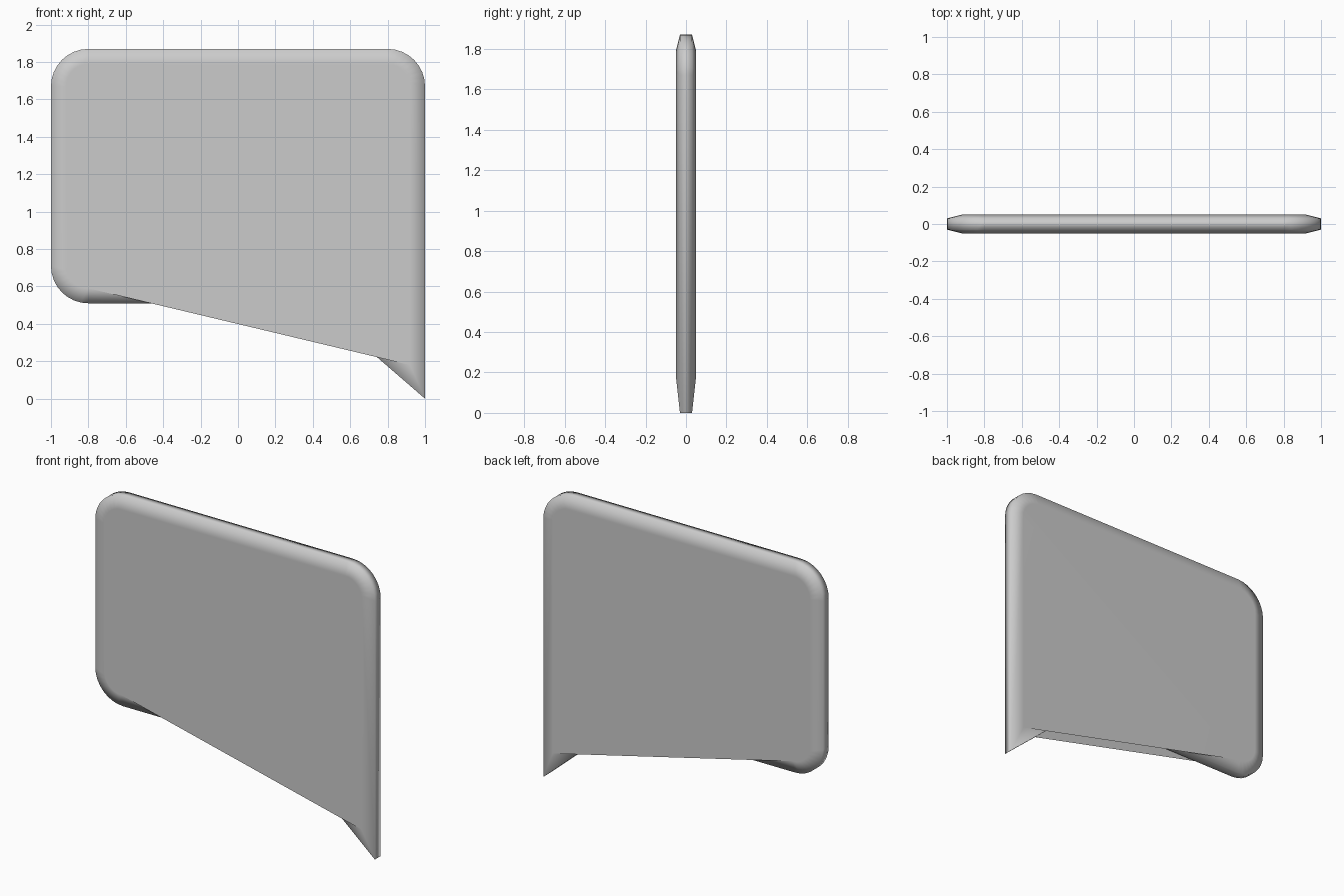
import bpy, bmesh
from math import sin, cos, pi, radians

if "Cube" in bpy.data.objects:
    bpy.data.objects.remove(bpy.data.objects["Cube"])

TOP, LOW = 1.87, 0.51      # panel top and bottom
R, INSET = 0.20, 0.08      # corner radius, chamfer width
RIM_Y, FACE_Y = 0.03, 0.05 # half thickness at rim and at flat face
SEG = 8


def outline(radius, tip):
    """Rounded corners (bottom left, top left, top right), then the tail tip."""
    pts = []
    for cx, cz, start in ((-1 + R, LOW + R, 1.5), (-1 + R, TOP - R, 1.0), (1 - R, TOP - R, 0.5)):
        for i in range(SEG + 1):
            a = (start - 0.5 * i / SEG) * pi
            pts.append((cx + radius * cos(a), cz + radius * sin(a)))
    return pts + [tip]


rim = outline(R, (1.0, 0.0))
face = outline(R - INSET, (1 - INSET, 0.18))
notch = (0.41, LOW)        # where the tail leaves the panel's lower edge

bm = bmesh.new()
rims = []
for side in (-1, 1):
    ro = [bm.verts.new((x, side * RIM_Y, z)) for x, z in rim]
    fi = [bm.verts.new((x, side * FACE_Y, z)) for x, z in face]
    p = bm.verts.new((notch[0], side * RIM_Y, notch[1]))
    # flat face
    bm.faces.new(fi)
    # chamfer around the face
    for i in range(len(ro) - 1):
        bm.faces.new((fi[i], fi[i + 1], ro[i + 1], ro[i]))
    # folded chamfer along the lower edge and tail
    for tri in ((fi[-1], p, ro[-1]), (fi[-1], fi[0], p), (fi[0], ro[0], p)):
        bm.faces.new(tri)
    rims.append(ro + [p])

# rim joining both sides
n = len(rims[0])
for i in range(n):
    j = (i + 1) % n
    bm.faces.new((rims[0][i], rims[0][j], rims[1][j], rims[1][i]))
bmesh.ops.recalc_face_normals(bm, faces=bm.faces[:])

mesh = bpy.data.meshes.new("speech_bubble_panel")
bm.to_mesh(mesh)
bm.free()
panel = bpy.data.objects.new("speech_bubble_panel", mesh)
bpy.context.collection.objects.link(panel)

# smooth shading with flat-looking main faces
bpy.context.view_layer.objects.active = panel
panel.select_set(True)
bpy.ops.object.shade_smooth_by_angle(angle=radians(80))
wn = panel.modifiers.new("weighted_normals", 'WEIGHTED_NORMAL')
wn.keep_sharp = True
